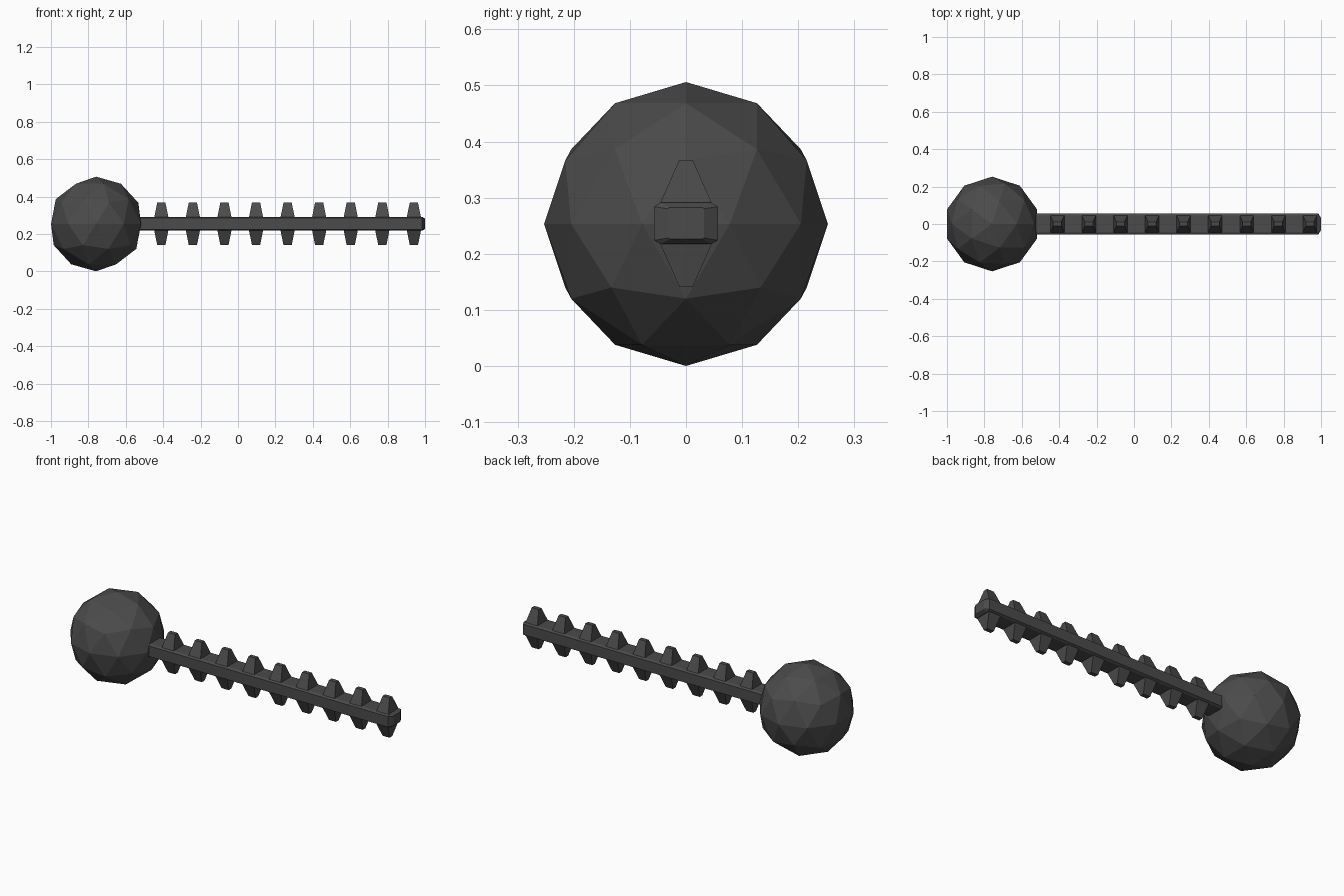
import bpy, bmesh

cube = bpy.data.objects.get("Cube")
if cube:
    bpy.data.objects.remove(cube, do_unlink=True)

MID = 0.254  # height of the long axis

iron = bpy.data.materials.new("dark_iron")
iron.use_nodes = True
COLOUR = (0.07, 0.07, 0.07, 1)
iron.diffuse_color = COLOUR
bsdf = iron.node_tree.nodes["Principled BSDF"]
bsdf.inputs["Base Color"].default_value = COLOUR
bsdf.inputs["Roughness"].default_value = 0.8


def loft(name, rings):
    """Join equal-length rings of points into a closed flat-shaded solid."""
    bm = bmesh.new()
    loops = [[bm.verts.new(p) for p in ring] for ring in rings]
    for a, b in zip(loops, loops[1:]):
        for i in range(len(a)):
            j = (i + 1) % len(a)
            bm.faces.new((a[i], a[j], b[j], b[i]))
    bm.faces.new(loops[0])
    bm.faces.new(loops[-1])
    bmesh.ops.recalc_face_normals(bm, faces=bm.faces)
    mesh = bpy.data.meshes.new(name)
    bm.to_mesh(mesh)
    bm.free()
    mesh.materials.append(iron)
    obj = bpy.data.objects.new(name, mesh)
    bpy.context.collection.objects.link(obj)
    return obj


# Faceted ball head
bpy.ops.mesh.primitive_ico_sphere_add(subdivisions=2, radius=0.253, location=(-0.759, 0, 0.253))
ball = bpy.context.object
ball.name = "ball_head"
ball.data.materials.append(iron)


# Shaft with chamfered long edges and a chamfered end
def shaft_ring(x, flat_y, side_y, flat_z, side_z):
    corner = [(side_y, side_z), (flat_y, flat_z)]
    quarter = corner + [(-y, z) for y, z in reversed(corner)]
    return [(x, y, MID + z) for y, z in quarter + [(-y, -z) for y, z in quarter]]


loft("shaft", [
    shaft_ring(-0.62, 0.045, 0.057, 0.037, 0.030),
    shaft_ring(0.985, 0.045, 0.057, 0.037, 0.030),
    shaft_ring(1.0, 0.030, 0.032, 0.028, 0.026),
])


# Tapered teeth in pairs above and below the shaft
def tooth_ring(x, half_x, half_y, z):
    return [(x + sx * half_x, sy * half_y, z)
            for sx, sy in ((-1, -1), (1, -1), (1, 1), (-1, 1))]


for i in range(9):
    x = -0.41 + i * 0.1688
    for side, label in ((1, "upper"), (-1, "lower")):
        loft(f"{label}_tooth_{i + 1}", [
            tooth_ring(x, 0.038, 0.047, MID + side * 0.034),
            tooth_ring(x, 0.022, 0.012, MID + side * 0.113),
        ])
